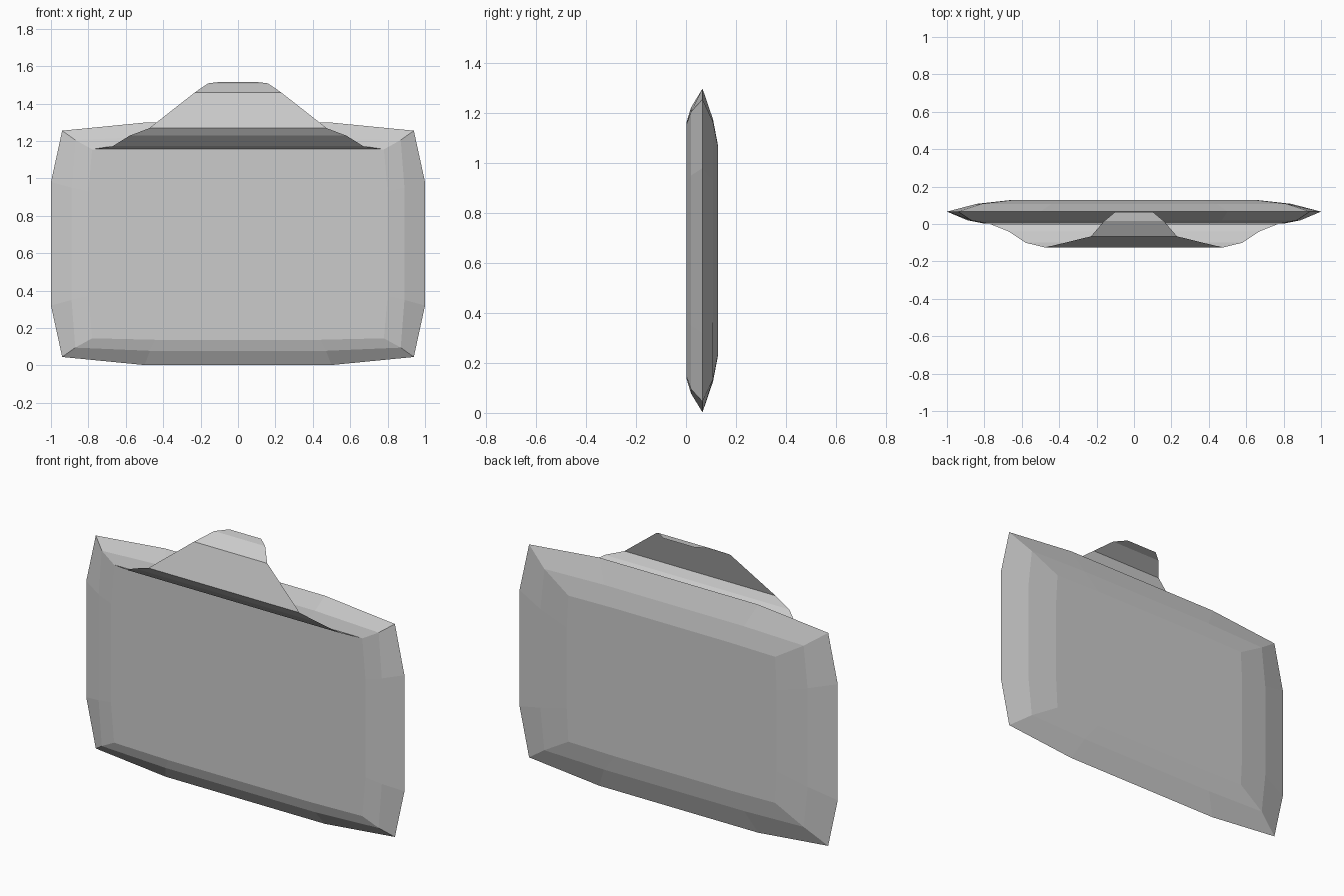
import bpy, bmesh

if "Cube" in bpy.data.objects:
    bpy.data.objects.remove(bpy.data.objects["Cube"])

MID_Z = 0.65


def finish(name, bm):
    mesh = bpy.data.meshes.new(name)
    bm.to_mesh(mesh)
    bm.free()
    obj = bpy.data.objects.new(name, mesh)
    bpy.context.collection.objects.link(obj)
    return obj


def ring(bm, y, side, corner, end):
    """Twelve-point loop mirrored from one quadrant (x, z from the middle)."""
    quad = [side, corner, end]
    loop = []
    for sx, sz, pts in ((1, 1, quad), (-1, 1, quad[::-1]),
                        (-1, -1, quad), (1, -1, quad[::-1])):
        loop += [bm.verts.new((sx * x, y, MID_Z + sz * z)) for x, z in pts]
    return loop


# Cushion-shaped pouch: loops from the front panel over the rim to the back panel
bm = bmesh.new()
sections = [
    (0.002, (0.80, 0.28), (0.78, 0.505), (0.44, 0.513)),
    (0.020, (0.89, 0.30), (0.87, 0.555), (0.47, 0.572)),
    (0.066, (1.00, 0.33), (0.94, 0.605), (0.50, 0.648)),
    (0.108, (0.84, 0.28), (0.815, 0.515), (0.44, 0.525)),
    (0.128, (0.66, 0.23), (0.65, 0.415), (0.36, 0.420)),
]
loops = [ring(bm, *s) for s in sections]
for a, b in zip(loops, loops[1:]):
    for i in range(12):
        j = (i + 1) % 12
        bm.faces.new((a[i], a[j], b[j], b[i]))
bm.faces.new(loops[0])
bm.faces.new(loops[-1])
bmesh.ops.recalc_face_normals(bm, faces=bm.faces)
finish("pouch_body", bm)

# Open flap: one thin sheet tapering upward (half width, y, z)
bm = bmesh.new()
profile = [
    (0.77, 0.000, 1.157), (0.67, -0.040, 1.172), (0.58, -0.100, 1.228),
    (0.475, -0.126, 1.268), (0.23, -0.066, 1.460), (0.16, 0.015, 1.508),
    (0.10, 0.065, 1.515),
]
rows = [[bm.verts.new((s * w, y, z)) for s in (-1, 1)] for w, y, z in profile]
for a, b in zip(rows, rows[1:]):
    bm.faces.new((a[0], a[1], b[1], b[0]))
finish("open_flap", bm)
